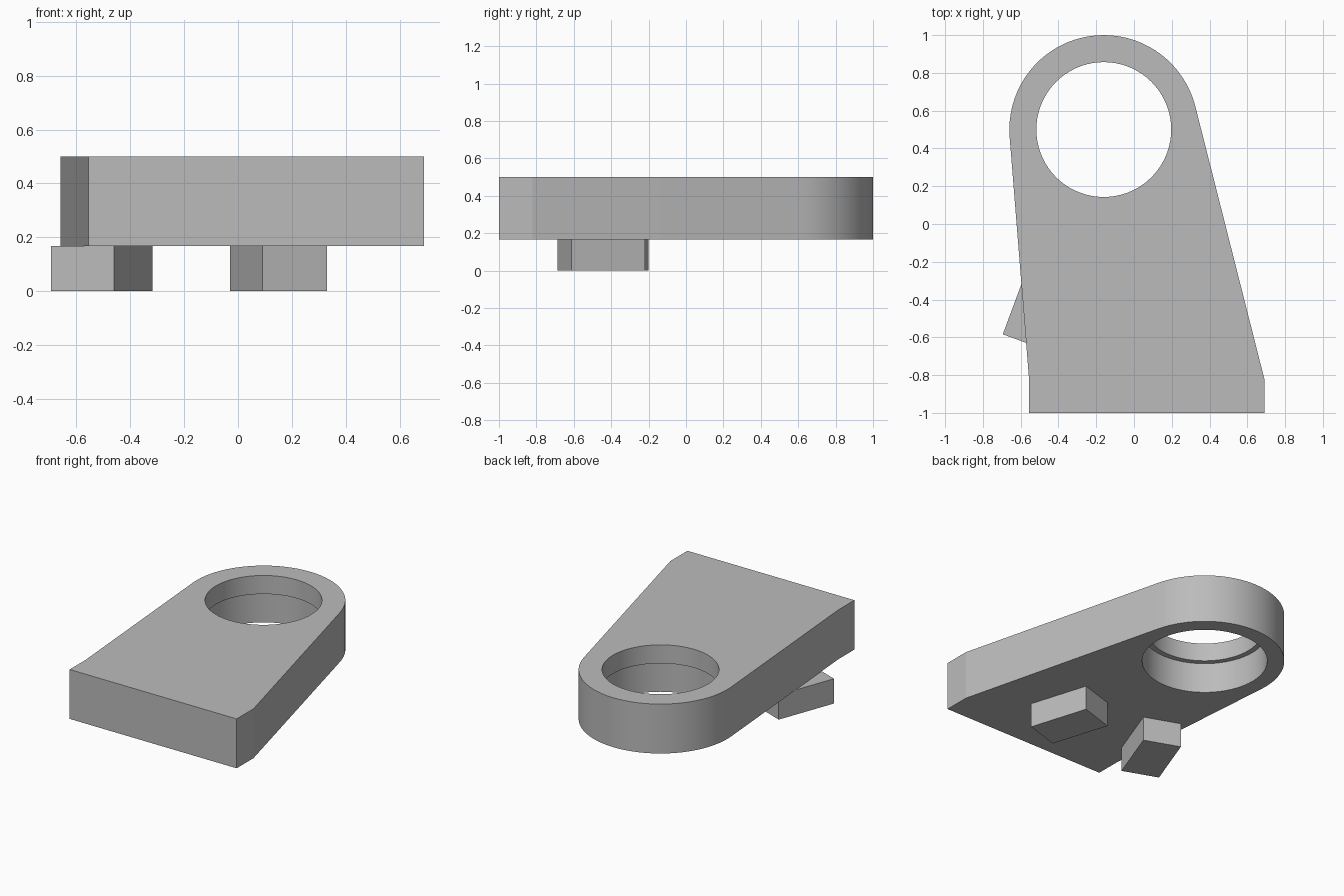
import bpy, bmesh
from math import sin, cos, pi, acos, atan2, hypot, radians

cube = bpy.data.objects.get("Cube")
if cube:
    bpy.data.objects.remove(cube, do_unlink=True)

GREY = (0.5, 0.5, 0.5, 1)
mat = bpy.data.materials.new("plain_grey")
mat.use_nodes = True
mat.diffuse_color = GREY
mat.node_tree.nodes["Principled BSDF"].inputs["Base Color"].default_value = GREY

CX, CY, R = -0.16, 0.5, 0.5            # eye of the bracket
Z0, STEP, Z1 = 0.167, 0.375, 0.5       # underside, counterbore ledge, top
SEG = 72


def finish(bm, name):
    bmesh.ops.recalc_face_normals(bm, faces=bm.faces)
    mesh = bpy.data.meshes.new(name)
    bm.to_mesh(mesh)
    bm.free()
    obj = bpy.data.objects.new(name, mesh)
    mesh.materials.append(mat)
    bpy.context.collection.objects.link(obj)
    return obj


def arc(r, a0, a1, n):
    return [(CX + r * cos(a0 + (a1 - a0) * i / n),
             CY + r * sin(a0 + (a1 - a0) * i / n)) for i in range(n + 1)]


def tangent(x, y, side):
    """Angle at which a line from (x, y) touches the eye."""
    dx, dy = x - CX, y - CY
    return atan2(dy, dx) + side * acos(R / hypot(dx, dy))


def loop(bm, points, z):
    return [bm.verts.new((x, y, z)) for x, y in points]


def wall(bm, a, b):
    for i in range(len(a)):
        j = (i + 1) % len(a)
        bm.faces.new((a[i], a[j], b[j], b[i]))


def cap(bm, *loops):
    edges = [bm.edges.get((l[i - 1], l[i])) for l in loops for i in range(len(l))]
    bmesh.ops.triangle_fill(bm, edges=edges, use_beauty=True)


# Tapered plate with a rounded end and a stepped hole
right, left = (0.69, -0.82), (-0.555, -0.83)
a0 = tangent(*right, 1)
a1 = tangent(*left, -1) + 2 * pi
outline = [left, (left[0], -1), (right[0], -1), right] + arc(R, a0, a1, SEG // 2)
small = arc(0.357, 0, 2 * pi, SEG)[:-1]
large = arc(0.393, 0, 2 * pi, SEG)[:-1]

bm = bmesh.new()
outer_low, outer_top = loop(bm, outline, Z0), loop(bm, outline, Z1)
bore_low, bore_step = loop(bm, large, Z0), loop(bm, large, STEP)
hole_step, hole_top = loop(bm, small, STEP), loop(bm, small, Z1)
wall(bm, outer_low, outer_top)
for a, b in ((bore_low, bore_step), (bore_step, hole_step), (hole_step, hole_top)):
    wall(bm, a, b)
cap(bm, outer_low, bore_low)
cap(bm, outer_top, hole_top)
plate = finish(bm, "bracket_plate")
bpy.ops.object.select_all(action="DESELECT")
plate.select_set(True)
bpy.context.view_layer.objects.active = plate
bpy.ops.object.shade_smooth_by_angle(angle=radians(10))

# Two angled blocks under the plate
for name, x, y, turn in (("right_foot_block", -0.506, -0.435, -20.4),
                         ("left_foot_block", 0.15, -0.453, 17.3)):
    bm = bmesh.new()
    bmesh.ops.create_cube(bm, size=1)
    bmesh.ops.scale(bm, vec=(0.25, 0.41, Z0), verts=bm.verts)
    block = finish(bm, name)
    block.location = (x, y, Z0 / 2)
    block.rotation_euler.z = radians(turn)
